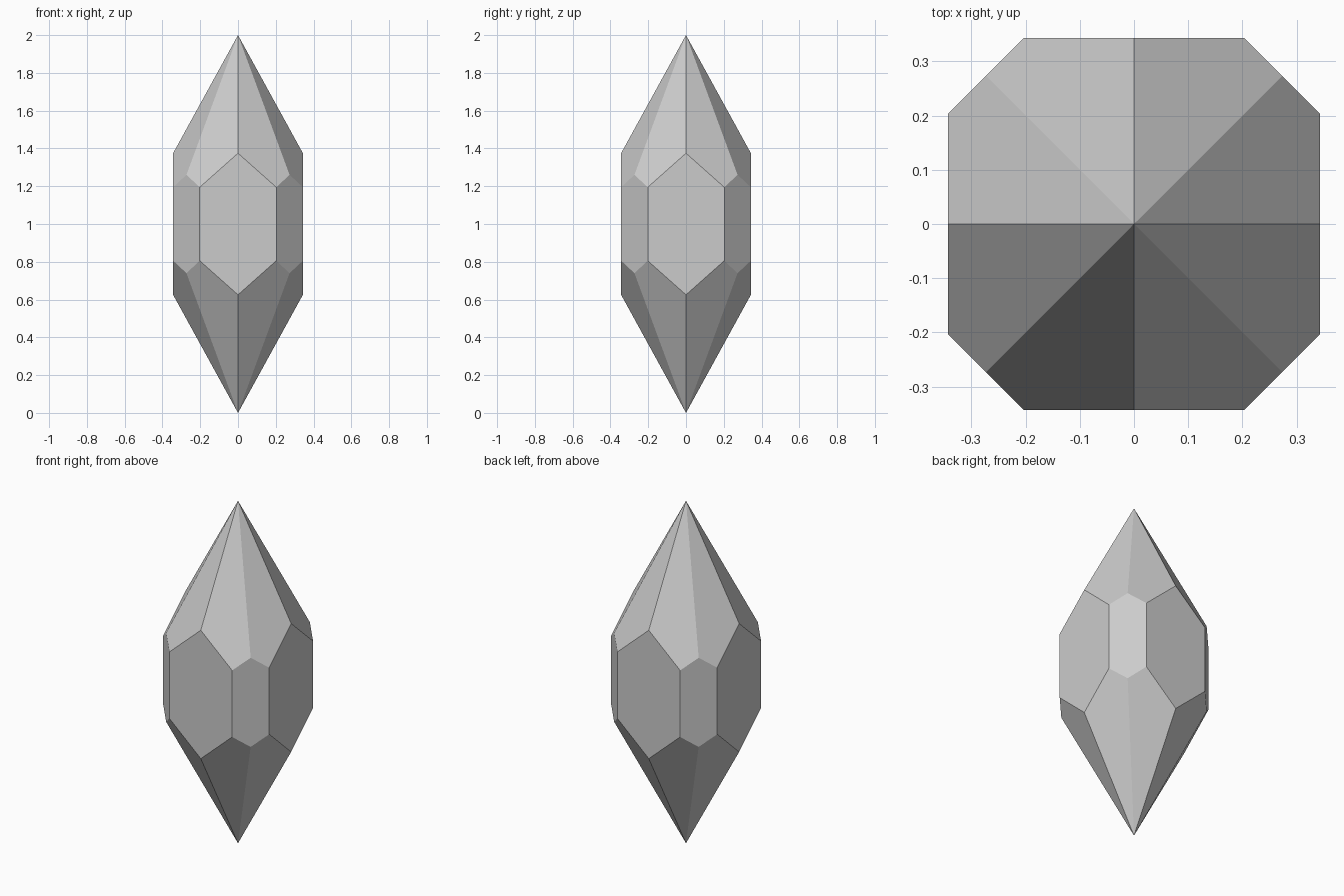
import bpy
import bmesh
from mathutils import Matrix, Vector

if "Cube" in bpy.data.objects:
    bpy.data.objects.remove(bpy.data.objects["Cube"], do_unlink=True)

FLAT = 0.3435      # distance from the axis to the four wide sides
HALF = 0.2025      # half width of a wide side
DIAG = (FLAT + HALF) / 2
SLOPE_OUT, SLOPE_SIDE = 1.82, 0.89


def crown(x, y, side):
    """Point on the pointed cap above (side=1) or below (side=-1) the girdle."""
    near, far = sorted((abs(x), abs(y)))
    return Vector((x, y, 1 + side * (1 - SLOPE_OUT * far - SLOPE_SIDE * near)))


def hexagon(points):
    """Side panel: upper outline, then the lower one back again."""
    return [crown(x, y, 1) for x, y in points] + [crown(x, y, -1) for x, y in reversed(points)]


# One quarter of the crystal: wide panel, narrow panel, and cap facets
left, mid, right = (-HALF, -FLAT), (0, -FLAT), (HALF, -FLAT)
diagonal, turn = (DIAG, -DIAG), (FLAT, -HALF)
quarter = [hexagon([left, mid, right]), hexagon([right, diagonal, turn])]
for side in (1, -1):
    for s in (1, -1):
        outline = [(0, 0), mid, (s * HALF, -FLAT), (s * DIAG, -DIAG)]
        quarter.append([crown(x, y, side) for x, y in outline])

# Repeat the quarter around the axis and weld the seams
bm = bmesh.new()
for turn_index in range(4):
    rotation = Matrix.Rotation(turn_index * 1.5707963, 3, "Z")
    for face in quarter:
        bm.faces.new([bm.verts.new(rotation @ p) for p in face])
bmesh.ops.remove_doubles(bm, verts=bm.verts, dist=0.0005)
bmesh.ops.recalc_face_normals(bm, faces=bm.faces)

mesh = bpy.data.meshes.new("crystal")
bm.to_mesh(mesh)
bm.free()
crystal = bpy.data.objects.new("crystal", mesh)
bpy.context.collection.objects.link(crystal)

# Plain grey stone
grey = bpy.data.materials.new("light_grey")
grey.use_nodes = True
colour = (0.6, 0.6, 0.6, 1)
grey.diffuse_color = colour
grey.node_tree.nodes["Principled BSDF"].inputs["Base Color"].default_value = colour
mesh.materials.append(grey)
